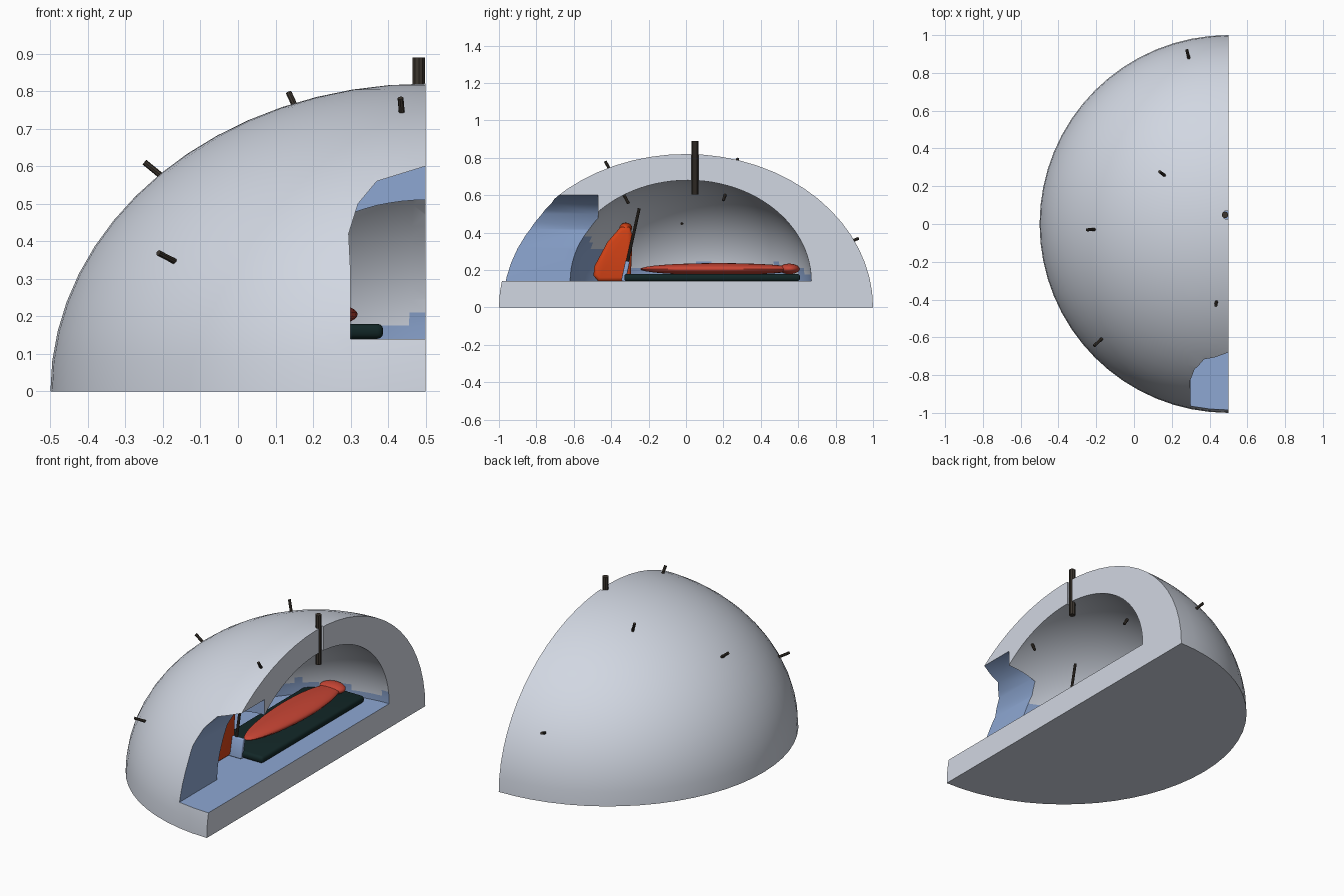
import bpy, bmesh, math
from mathutils import Vector, Matrix

if "Cube" in bpy.data.objects:
    bpy.data.objects.remove(bpy.data.objects["Cube"])


def material(name, rgb):
    m = bpy.data.materials.new(name)
    m.diffuse_color = (*rgb, 1)
    m.use_nodes = True
    m.node_tree.nodes["Principled BSDF"].inputs["Base Color"].default_value = m.diffuse_color
    return m


SNOW = material("snow", (0.64, 0.68, 0.76))
ICE = material("blue ice", (0.27, 0.39, 0.65))
WOOD = material("dark wood", (0.045, 0.036, 0.028))
MAT = material("dark green foam", (0.006, 0.02, 0.02))
RED = material("red fabric", (0.58, 0.06, 0.035))
ORANGE = material("orange fabric", (0.66, 0.055, 0.008))


def finish(name, bm, *mats, angle=35):
    bmesh.ops.recalc_face_normals(bm, faces=bm.faces)
    me = bpy.data.meshes.new(name)
    bm.to_mesh(me)
    bm.free()
    ob = bpy.data.objects.new(name, me)
    bpy.context.collection.objects.link(ob)
    for m in mats:
        me.materials.append(m)
    smooth(ob, angle)
    return ob


def smooth(ob, angle):
    bpy.ops.object.select_all(action='DESELECT')
    ob.select_set(True)
    bpy.context.view_layer.objects.active = ob
    bpy.ops.object.shade_smooth_by_angle(angle=math.radians(angle))


def ellipsoid(centre, radii, u=32, v=16):
    bm = bmesh.new()
    bmesh.ops.create_uvsphere(bm, u_segments=u, v_segments=v, radius=1)
    bmesh.ops.transform(bm, verts=bm.verts, matrix=Matrix.Translation(centre) @ Matrix.Diagonal((*radii, 1)))
    return bm


def slice_off(bm, co, no):
    """Cut away the side the normal points to and cap it."""
    geom = bm.verts[:] + bm.edges[:] + bm.faces[:]
    bmesh.ops.bisect_plane(bm, geom=geom, dist=1e-5, plane_co=co, plane_no=no, clear_outer=True)
    bmesh.ops.edgeloop_fill(bm, edges=[e for e in bm.edges if e.is_boundary])


def extrude(points, vec):
    bm = bmesh.new()
    f = bm.faces.new([bm.verts.new(p) for p in points])
    r = bmesh.ops.extrude_face_region(bm, geom=[f])
    bmesh.ops.translate(bm, vec=vec, verts=[g for g in r["geom"] if isinstance(g, bmesh.types.BMVert)])
    return bm


def rod(name, a, b, r, mat=WOOD, sides=10):
    a, b = Vector(a), Vector(b)
    d = b - a
    bm = bmesh.new()
    bmesh.ops.create_cone(bm, cap_ends=True, segments=sides, radius1=r, radius2=r, depth=d.length,
                          matrix=Matrix.Translation((a + b) / 2) @ d.to_track_quat('Z', 'Y').to_matrix().to_4x4())
    return finish(name, bm, mat)


def box(name, lo, hi, bevel, mat, matrix=Matrix()):
    lo, hi = Vector(lo), Vector(hi)
    bm = bmesh.new()
    bmesh.ops.create_cube(bm, size=1, matrix=matrix @ Matrix.Translation((lo + hi) / 2)
                          @ Matrix.Diagonal((*(hi - lo), 1)))
    bmesh.ops.bevel(bm, geom=bm.edges[:], offset=bevel, segments=3, affect='EDGES', profile=0.5)
    return finish(name, bm, mat)


# Snow mound, cut in half at x = 0.5
FLOOR = 0.14
CAV_C, CAV_R = Vector((0.5, 0.01, FLOOR)), (0.67, 0.66, 0.54)
bm = ellipsoid((0.5, 0, 0), (1, 1, 0.82), 64, 32)
slice_off(bm, (0, 0, 0), (0, 0, -1))
slice_off(bm, (0.5, 0, 0), (1, 0, 0))
mound = finish("snow_mound", bm, SNOW, ICE)

# Cutters: sleeping chamber, arched entrance, vent hole
bm = ellipsoid(CAV_C, CAV_R, 96, 48)
slice_off(bm, (0, 0, FLOOR), (0, 0, -1))
cutters = [finish("chamber_cutter", bm, SNOW)]
half = [(0.3, FLOOR), (0.3, 0.32), (0.295, 0.42), (0.32, 0.5), (0.37, 0.56), (0.5, 0.6)]
arch = half + [(1 - x, z) for x, z in reversed(half[:-1])]
cutters.append(finish("entrance_cutter", extrude([(x, -1.1, z) for x, z in arch], (0, 0.63, 0)), SNOW))
cutters.append(rod("vent_cutter", (0.49, 0.048, 0.5), (0.49, 0.048, 1), 0.022, SNOW, 16))
for c in cutters:
    m = mound.modifiers.new("cut", 'BOOLEAN')
    m.operation, m.solver, m.object = 'DIFFERENCE', 'EXACT', c
    bpy.context.view_layer.objects.active = mound
    bpy.ops.object.modifier_apply(modifier=m.name)
for c in cutters:
    bpy.data.objects.remove(c)

# Blue ice: floor, entrance walls, foot of the chamber and its wall near the entrance
for p in mound.data.polygons:
    c, n = p.center, p.normal
    outside = (c.x - 0.5) ** 2 + c.y ** 2 + (c.z / 0.82) ** 2 > 0.97 and n.dot(c - Vector((0.5, 0, 0))) > 0
    cut = c.x > 0.499 or c.z < 0.001
    wave = 0.02 * math.sin(17 * c.y) + 0.015 * math.sin(31 * c.x)
    q = sum(((a - b) / r) ** 2 for a, b, r in zip(c, CAV_C, CAV_R))
    in_chamber = q < 1.01 and c.y > -0.66
    if outside or cut:
        ice = False
    elif c.z < FLOOR + 0.001 or not in_chamber:
        ice = c.y < -0.4 or c.z < 0.3
    else:
        ice = c.z < 0.2 + wave or (c.y < -0.33 + wave and c.z < 0.36 - 0.9 * (c.y + 0.5) + wave)
    p.material_index = 1 if ice else 0
smooth(mound, 35)

# Vent pole and radial gauge sticks through the wall
rod("vent_pole", (0.482, 0.048, 0.605), (0.482, 0.048, 0.89), 0.0175)
origin = Vector((0.5, 0, 0))
for i, p in enumerate([(0.285, 0.9, 0.36), (0.145, 0.27, 0.775), (-0.23, -0.03, 0.595),
                       (-0.195, -0.63, 0.36), (0.435, -0.42, 0.76)]):
    d = (Vector(p) - origin).normalized()
    rod(f"gauge_stick_{i + 1}", Vector(p) + d * 0.025, Vector(p) - d * 0.235, 0.008, sides=8)

# Sleeping mat and sleeping bag with hood
box("sleeping_mat", (0.055, -0.33, FLOOR), (0.387, 0.61, 0.18), 0.016, MAT)
bm = ellipsoid((0.22, 0.175, 0.205), (0.098, 0.42, 0.032))
for v in bm.verts:
    v.co.x = 0.22 + (v.co.x - 0.22) * (1 + 0.35 * (v.co.y - 0.175))
finish("sleeping_bag", bm, RED)
finish("sleeping_bag_hood", ellipsoid((0.22, 0.552, 0.206), (0.075, 0.055, 0.028)), RED)

# Backpack leaning on the wall
side = [(-0.495, 0.17), (-0.47, FLOOR), (-0.31, FLOOR), (-0.295, 0.17), (-0.285, 0.38),
        (-0.30, 0.43), (-0.35, 0.43), (-0.42, 0.35), (-0.49, 0.22)]
bm = extrude([(0.0, y, z) for y, z in side], (0.19, 0, 0))
bmesh.ops.bevel(bm, geom=[e for e in bm.edges if abs(e.verts[0].co.x - e.verts[1].co.x) < 0.01],
                offset=0.02, segments=3, affect='EDGES', profile=0.5)
finish("backpack", bm, ORANGE, angle=50)
finish("backpack_lid", ellipsoid((0.095, -0.322, 0.425), (0.085, 0.034, 0.028)), ORANGE)

# Shovel stood by the foot of the mat
rod("shovel_handle", (0.21, -0.325, 0.19), (0.21, -0.25, 0.53), 0.008)
tilt = Matrix.Translation((0.21, -0.335, FLOOR)) @ Matrix.Rotation(math.radians(-12), 4, 'X')
box("shovel_blade", (-0.05, -0.012, 0), (0.05, 0.012, 0.11), 0.006, ICE, tilt)
